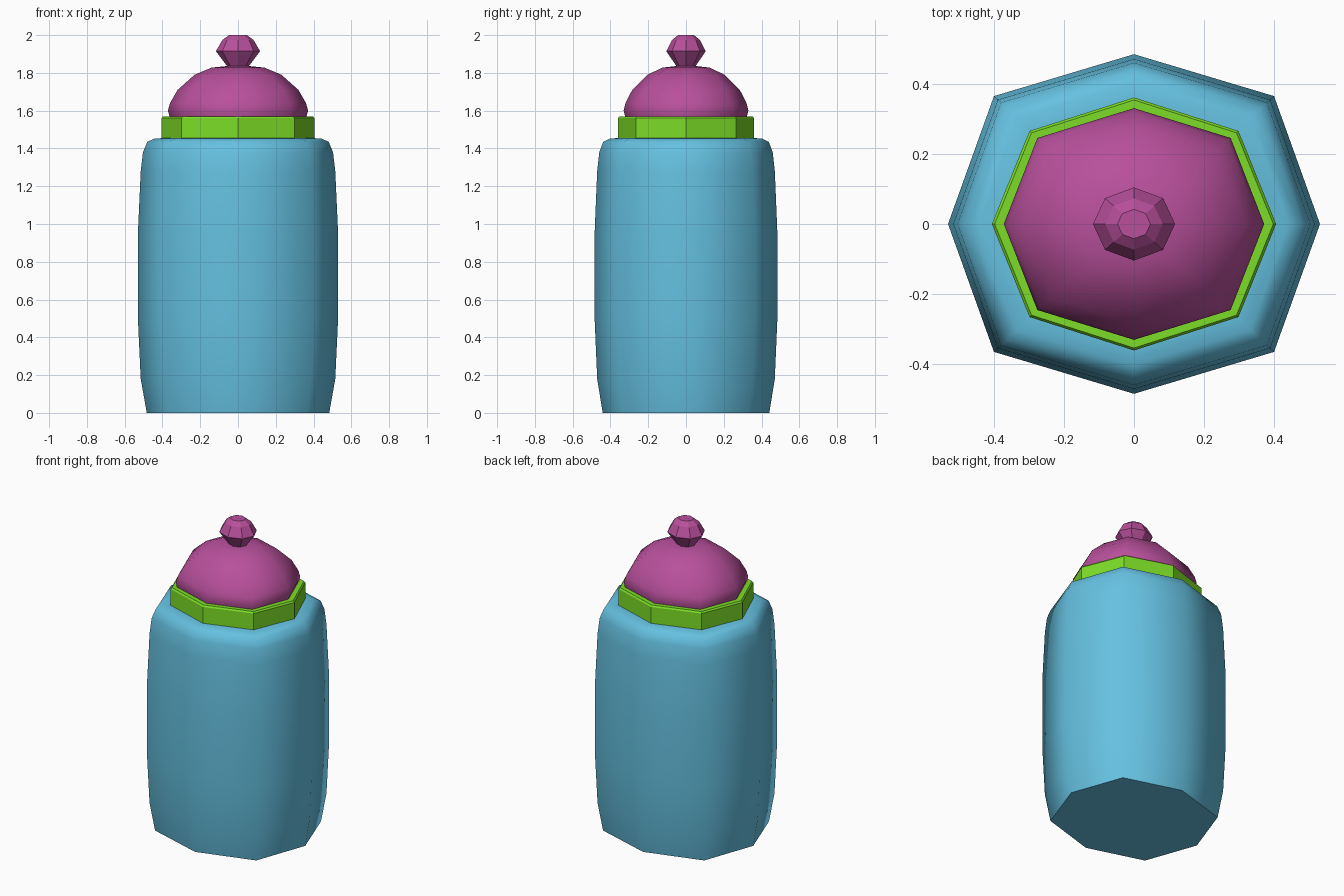
import bpy, bmesh, math

if "Cube" in bpy.data.objects:
    bpy.data.objects.remove(bpy.data.objects["Cube"])

def material(name, rgb):
    m = bpy.data.materials.new(name)
    m.diffuse_color = (*rgb, 1)
    m.use_nodes = True
    m.node_tree.nodes["Principled BSDF"].inputs["Base Color"].default_value = m.diffuse_color
    return m

BLUE = material("blue", (0.13, 0.53, 0.75))
GREEN = material("green", (0.20, 0.72, 0.02))
PINK = material("pink", (0.48, 0.08, 0.33))

def lathe8(name, profile, y_scale, diag, mat, smooth=None):
    """Eight-sided oval solid from (x radius, z) rings; diag widens the 45 degree corners."""
    bm = bmesh.new()
    rings = []
    for r, z in profile:
        ring = []
        for i in range(8):
            a = i * math.pi / 4
            k = r * (diag if i % 2 else 1)
            ring.append(bm.verts.new((k * math.cos(a), k * y_scale * math.sin(a), z)))
        rings.append(ring)
    for lo, hi in zip(rings, rings[1:]):
        for i in range(8):
            j = (i + 1) % 8
            bm.faces.new((lo[i], lo[j], hi[j], hi[i]))
    bm.faces.new(rings[0][::-1])
    bm.faces.new(rings[-1])
    bmesh.ops.recalc_face_normals(bm, faces=bm.faces)
    mesh = bpy.data.meshes.new(name)
    bm.to_mesh(mesh)
    bm.free()
    mesh.materials.append(mat)
    ob = bpy.data.objects.new(name, mesh)
    bpy.context.collection.objects.link(ob)
    if smooth:
        bpy.ops.object.select_all(action='DESELECT')
        ob.select_set(True)
        bpy.context.view_layer.objects.active = ob
        bpy.ops.object.shade_smooth_by_angle(angle=math.radians(smooth))
    return ob

# Bulging bottle body with rounded shoulder
lathe8("body", [(0.483, 0), (0.515, 0.18), (0.53, 0.5), (0.53, 0.95), (0.515, 1.28),
                (0.503, 1.38), (0.48, 1.435), (0.44, 1.453), (0.38, 1.455)],
       0.913, 1.065, BLUE, 60)

# Collar
lathe8("collar", [(0.405, 1.445), (0.405, 1.56), (0.397, 1.57), (0.35, 1.57)],
       0.89, 1.04, GREEN)

# Domed lid
lathe8("lid", [(0.36, 1.56), (0.371, 1.6), (0.36, 1.64), (0.32, 1.71), (0.23, 1.79),
               (0.14, 1.828), (0.06, 1.836)],
       0.89, 1.05, PINK, 60)

# Faceted knob
lathe8("knob", [(0.05, 1.826), (0.117, 1.915), (0.082, 1.975), (0.047, 2.0)],
       0.89, 1.0, PINK)
